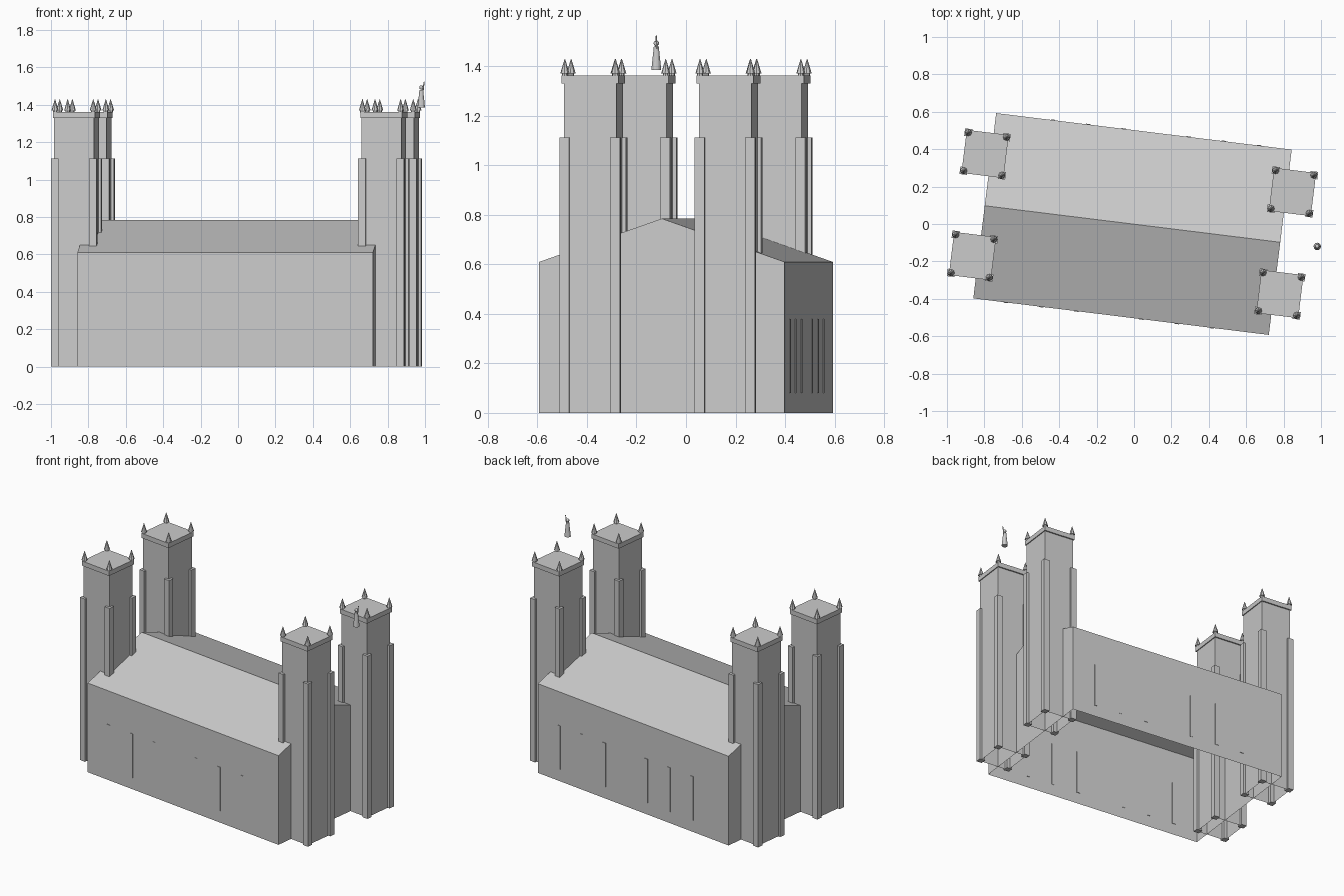
import bpy, bmesh, math
from mathutils import Matrix, Vector

if "Cube" in bpy.data.objects:
    bpy.data.objects.remove(bpy.data.objects["Cube"], do_unlink=True)

stone = bpy.data.materials.new("pale_grey_stone")
stone.use_nodes = True
GREY = (0.6, 0.6, 0.6, 1)
stone.diffuse_color = GREY
stone.node_tree.nodes["Principled BSDF"].inputs["Base Color"].default_value = GREY

# The whole building is turned slightly about the vertical axis
PLACE = Matrix.Translation((-0.008, 0, 0)) @ Matrix.Rotation(math.radians(-7.04), 4, "Z")


def finish(name, bm, matrix=PLACE):
    bmesh.ops.recalc_face_normals(bm, faces=bm.faces)
    mesh = bpy.data.meshes.new(name)
    bm.to_mesh(mesh)
    bm.free()
    mesh.materials.append(stone)
    obj = bpy.data.objects.new(name, mesh)
    bpy.context.collection.objects.link(obj)
    obj.matrix_world = matrix
    return obj


def add_box(bm, x, y, half_x, half_y, z0, z1, open_bottom=False):
    m = Matrix.Translation((x, y, (z0 + z1) / 2)) @ Matrix.Diagonal((2 * half_x, 2 * half_y, z1 - z0, 1))
    verts = bmesh.ops.create_cube(bm, size=1, matrix=m)["verts"]
    if open_bottom:
        low = [f for f in {f for v in verts for f in v.link_faces}
               if all(v.co.z < z0 + 1e-4 for v in f.verts)]
        bmesh.ops.delete(bm, geom=low, context="FACES_ONLY")


def add_cone(bm, x, y, z0, z1, r0, r1, sides=8):
    bmesh.ops.create_cone(bm, cap_ends=True, segments=sides, radius1=r0, radius2=r1,
                          depth=z1 - z0, matrix=Matrix.Translation((x, y, (z0 + z1) / 2)))


# Hall: gabled prism, open underneath
HALF_LENGTH, HALF_WIDTH, EAVES, RIDGE = 0.796, 0.499, 0.61, 0.785
bm = bmesh.new()
profile = [(-HALF_WIDTH, 0), (-HALF_WIDTH, EAVES), (0, RIDGE), (HALF_WIDTH, EAVES), (HALF_WIDTH, 0)]
ends = [[bm.verts.new((x, y, z)) for y, z in profile] for x in (-HALF_LENGTH, HALF_LENGTH)]
for end in ends:
    bm.faces.new(end)
for i in range(len(profile) - 1):
    bm.faces.new((ends[0][i], ends[0][i + 1], ends[1][i + 1], ends[1][i]))
finish("hall", bm)

# Slim window panels along both long walls
bm = bmesh.new()
for side in (-1, 1):
    for group in (0.43, -0.30):
        for step in (-0.19, 0, 0.19):
            add_box(bm, -side * -(group + step), side * HALF_WIDTH, 0.012, 0.003, 0.08, 0.38)
finish("window_panels", bm)

# Four corner towers with buttresses, cap and pinnacles
CORNER = 0.103
for end, sx in (("right_end", -1), ("left_end", 1)):
    for face, sy in (("front", -1), ("back", 1)):
        tx, ty = sx * 0.828, sy * 0.275
        label = f"{face}_{end}"
        corners = [(tx + i * CORNER, ty + j * CORNER) for i in (-1, 1) for j in (-1, 1)]

        bm = bmesh.new()
        add_box(bm, tx, ty, 0.107, 0.107, 0, 1.335, open_bottom=True)
        finish(f"{label}_tower", bm)

        bm = bmesh.new()
        add_box(bm, tx, ty, 0.113, 0.116, 1.33, 1.362)
        finish(f"{label}_tower_cap", bm)

        bm = bmesh.new()
        for x, y in corners:
            add_box(bm, x, y, 0.02, 0.02, 0, 1.113)
        finish(f"{label}_buttresses", bm)

        bm = bmesh.new()
        for x, y in corners:
            add_cone(bm, x, y, 1.36, 1.373, 0.012, 0.012)
            add_cone(bm, x, y, 1.37, 1.43, 0.019, 0.001)
        finish(f"{label}_pinnacles", bm)

# Small robed statue with one raised arm
bm = bmesh.new()
add_cone(bm, 0, 0, 1.385, 1.48, 0.02, 0.010, 12)
bmesh.ops.create_uvsphere(bm, u_segments=12, v_segments=8, radius=0.011,
                          matrix=Matrix.Translation((0, 0, 1.493)))
shoulder, hand = Vector((0.007, 0, 1.47)), Vector((0.016, 0, 1.525))
arm = hand - shoulder
bmesh.ops.create_cone(bm, cap_ends=True, segments=8, radius1=0.005, radius2=0.002, depth=arm.length,
                      matrix=Matrix.Translation((shoulder + hand) / 2)
                      @ arm.to_track_quat("Z", "Y").to_matrix().to_4x4())
finish("statue", bm, Matrix.Translation((0.98, -0.12, 0)))
